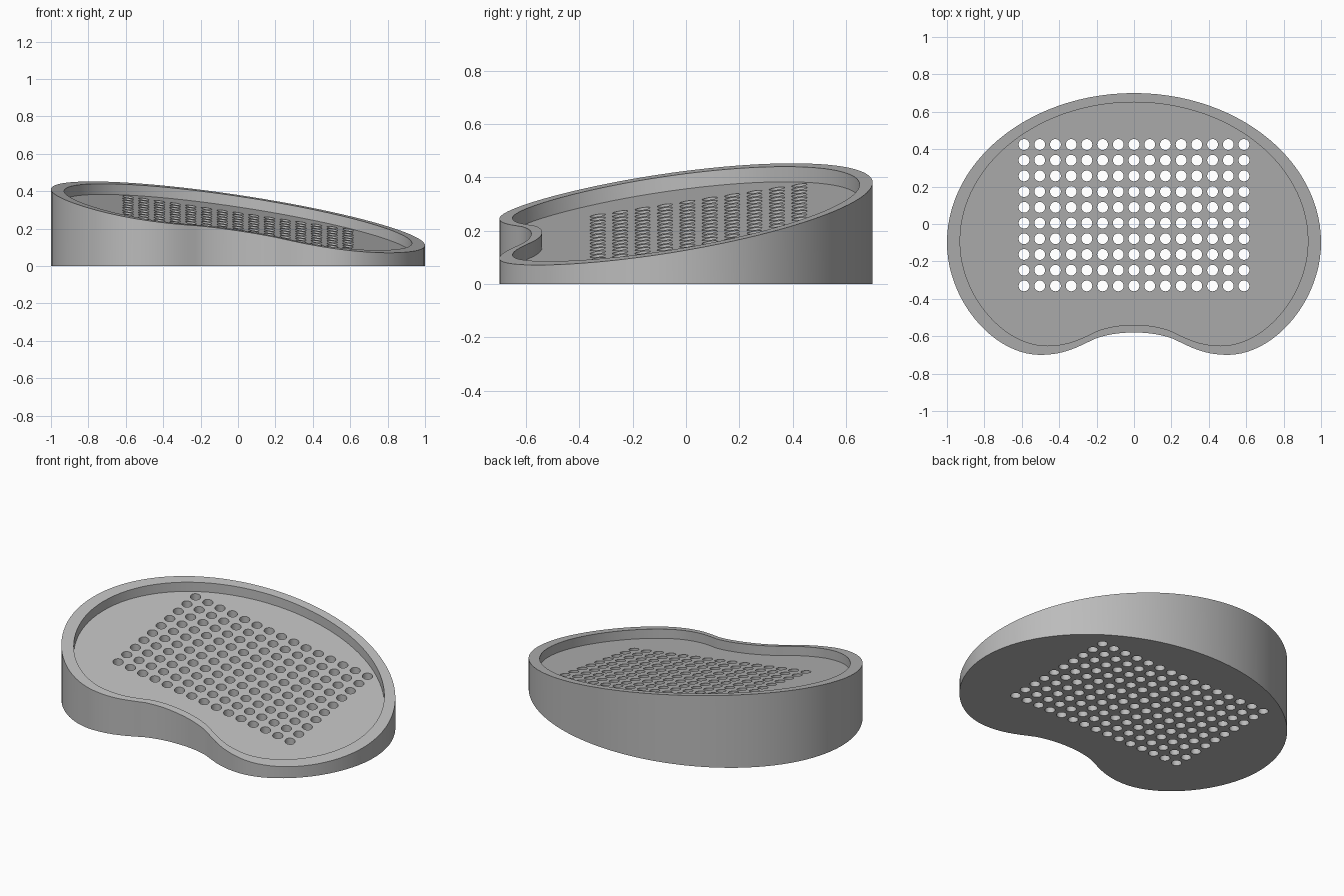
import bpy
import bmesh
import math
from mathutils import Vector
from mathutils.geometry import interpolate_bezier

cube = bpy.data.objects.get("Cube")
if cube:
    bpy.data.objects.remove(cube, do_unlink=True)

RIM_SCALE = 0.93      # inner outline relative to the outer one
RECESS = 0.057        # depth of the tray floor below the rim
PITCH = 0.084         # drain hole spacing
COLUMNS, ROWS = 15, 10
HOLE_RADIUS = 0.029


def slope(x, y):
    """Height of the tilted rim plane."""
    return 0.275 - 0.15 * x + 0.15 * y


def kidney_outline():
    """Half outline from back to front notch, then mirrored."""
    k = 0.5523
    segments = [
        ((0, 0.7), (k, 0.7), (1, -0.1 + 0.8 * k), (1, -0.1), 28),
        ((1, -0.1), (1, -0.41), (0.75, -0.7), (0.5, -0.7), 22),
        ((0.5, -0.7), (0.36, -0.7), (0.28, -0.645), (0.2, -0.61), 10),
        ((0.2, -0.61), (0.13, -0.588), (0.07, -0.58), (0, -0.58), 8),
    ]
    half = []
    for a, h1, h2, b, n in segments:
        half += interpolate_bezier(Vector(a), Vector(h1), Vector(h2), Vector(b), n)[:-1]
    half.append(Vector((0, -0.58)))
    return half + [Vector((-p.x, p.y)) for p in reversed(half[1:-1])]


def add_prism(bm, points, bottom, top):
    """Closed vertical prism whose ends follow two height functions."""
    low = [bm.verts.new((p.x, p.y, bottom(p.x, p.y))) for p in points]
    high = [bm.verts.new((p.x, p.y, top(p.x, p.y))) for p in points]
    bm.faces.new(low)
    bm.faces.new(high)
    for i in range(len(points)):
        j = (i + 1) % len(points)
        bm.faces.new((low[i], low[j], high[j], high[i]))


def finish(bm, name):
    bmesh.ops.recalc_face_normals(bm, faces=bm.faces[:])
    mesh = bpy.data.meshes.new(name)
    bm.to_mesh(mesh)
    bm.free()
    obj = bpy.data.objects.new(name, mesh)
    bpy.context.collection.objects.link(obj)
    return obj


def cut(target, cutter):
    cutter.hide_render = True
    mod = target.modifiers.new(cutter.name, 'BOOLEAN')
    mod.operation = 'DIFFERENCE'
    mod.solver = 'EXACT'
    mod.object = cutter
    bpy.ops.object.select_all(action='DESELECT')
    bpy.context.view_layer.objects.active = target
    target.select_set(True)
    bpy.ops.object.modifier_apply(modifier=mod.name)
    bpy.data.objects.remove(cutter, do_unlink=True)


# Wedge-shaped kidney body
outline = kidney_outline()
bm = bmesh.new()
add_prism(bm, outline, lambda x, y: 0.0, slope)
tray = finish(bm, "drain_tray")

# Shallow recess that leaves the rim
bm = bmesh.new()
add_prism(bm, [p * RIM_SCALE for p in outline],
          lambda x, y: slope(x, y) - RECESS, lambda x, y: slope(x, y) + 0.2)
cut(tray, finish(bm, "recess_cutter"))

# Grid of drain holes through the floor
bm = bmesh.new()
for row in range(ROWS):
    for col in range(COLUMNS):
        centre = Vector(((col - (COLUMNS - 1) / 2) * PITCH, 0.425 - row * PITCH))
        ring = [centre + HOLE_RADIUS * Vector((math.cos(a), math.sin(a)))
                for a in (math.tau * i / 24 for i in range(24))]
        add_prism(bm, ring, lambda x, y: -0.1, lambda x, y: 0.8)
cut(tray, finish(bm, "hole_cutter"))

# Plain grey finish
grey = bpy.data.materials.new("plain_grey")
grey.use_nodes = True
colour = (0.5, 0.5, 0.5, 1.0)
grey.diffuse_color = colour
grey.node_tree.nodes["Principled BSDF"].inputs["Base Color"].default_value = colour
tray.data.materials.clear()
tray.data.materials.append(grey)

bpy.ops.object.shade_smooth_by_angle(angle=math.radians(30))
